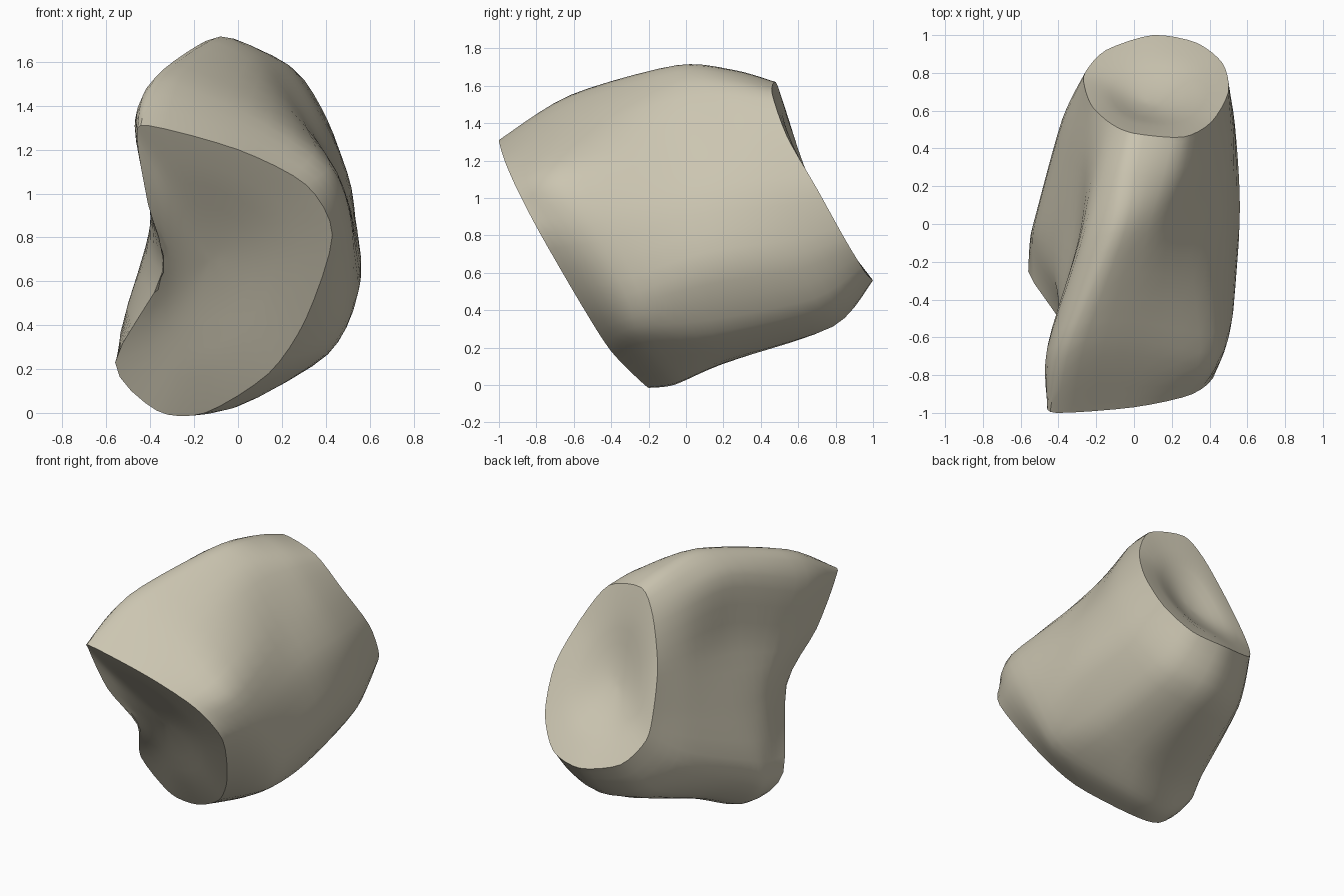
import bpy
import bmesh
import math
from mathutils import Vector

# Remove the default cube only
default_cube = bpy.data.objects.get("Cube")
if default_cube:
    bpy.data.objects.remove(default_cube, do_unlink=True)

RING_STEPS = 4      # subdivisions between neighbouring outline points
LOFT_STEPS = 5      # subdivisions between neighbouring sections
RING_TENSION = 0.4
LOFT_TENSION = 0.42


def make_material(name, colour):
    material = bpy.data.materials.new(name)
    material.use_nodes = True
    material.diffuse_color = colour
    shader = next(n for n in material.node_tree.nodes if n.type == "BSDF_PRINCIPLED")
    shader.inputs["Base Color"].default_value = colour
    shader.inputs["Roughness"].default_value = 0.8
    return material


def spline(before, start, end, after, t, tension):
    """Hermite blend with softened tangents."""
    tangent_start = (end - before) * tension
    tangent_end = (after - start) * tension
    return (start * (2 * t**3 - 3 * t**2 + 1)
            + tangent_start * (t**3 - 2 * t**2 + t)
            + end * (3 * t**2 - 2 * t**3)
            + tangent_end * (t**3 - t**2))


def closed_curve(points):
    """Round a closed outline of control points into a finer ring."""
    points = [Vector(p) for p in points]
    count = len(points)
    ring = []
    for i in range(count):
        neighbours = [points[(i + k) % count] for k in (-1, 0, 1, 2)]
        ring += [spline(*neighbours, s / RING_STEPS, RING_TENSION)
                 for s in range(RING_STEPS)]
    return ring


def centre_of(ring):
    return sum(ring, Vector()) / len(ring)


def mix_rings(first, second, amount, swell):
    """Blend two rings and swell the result about its centre."""
    ring = [a.lerp(b, amount) for a, b in zip(first, second)]
    middle = centre_of(ring)
    return [middle + (p - middle) * swell for p in ring]


def loft(sections):
    """Smooth rows of points running through all the sections."""
    rows = []
    last = len(sections) - 1
    for i in range(last):
        picks = [sections[min(max(i + k, 0), last)] for k in (-1, 0, 1, 2)]
        for s in range(LOFT_STEPS):
            rows.append([spline(*group, s / LOFT_STEPS, LOFT_TENSION)
                         for group in zip(*picks)])
    rows.append(sections[last])
    return rows


def dish(rim, inward, depth):
    """Stretch a relaxed skin across a rim, then sink it into a hollow."""
    scales = (0.95, 0.8, 0.62, 0.45, 0.3, 0.15)
    middle = centre_of(rim)
    rows = [rim] + [[middle + (p - middle) * s for p in rim] for s in scales]
    count = len(rim)
    for _ in range(150):
        inner_rows = rows[2:] + [[centre_of(rows[-1])] * count]
        relaxed = [
            [(out[i] + inn[i] + (row[i - 1] + row[(i + 1) % count]) * 4) / 10
             for i in range(count)]
            for out, row, inn in zip(rows, rows[1:], inner_rows)]
        rows = [rim] + relaxed
    middle = centre_of(rows[-1])
    sunk = [[p + inward * depth * (1 - s**2) for p in row]
            for row, s in zip(rows[1:], scales)]
    return sunk, middle + inward * depth


# Outlines, each starting at the top ridge and running down the +x side
front_rim = closed_curve([
    (-.41, -1, 1.31), (0, -.97, 1.2), (.31, -.9, 1.04), (.43, -.78, .81),
    (.31, -.56, .43), (.14, -.4, .18), (-.15, -.22, 0), (-.37, -.2, .01),
    (-.56, -.25, .23), (-.34, -.6, .64), (-.41, -.82, .95), (-.46, -.95, 1.25)])

neck = closed_curve([
    (-.33, -.62, 1.55), (.05, -.62, 1.4), (.42, -.68, 1.13), (.52, -.5, .85),
    (.51, -.32, .48), (.39, -.25, .26), (0, -.06, .03), (-.34, -.08, .02),
    (-.55, -.08, .25), (-.42, -.3, .72), (-.4, -.5, 1), (-.46, -.66, 1.36)])

waist = closed_curve([
    (-.1, -.05, 1.71), (.12, -.05, 1.59), (.34, -.05, 1.28), (.5, 0, .98),
    (.56, .1, .62), (.4, .14, .28), (.1, .2, .13), (-.25, .15, .12),
    (-.52, .05, .32), (-.42, 0, .75), (-.3, -.05, 1.15), (-.28, -.1, 1.56)])

back_rim = closed_curve([
    (0, .48, 1.62), (.26, .46, 1.56), (.41, .54, 1.33), (.5, .7, 1.05),
    (.47, .85, .78), (.33, .96, .6), (.1, 1, .56), (-.15, .92, .62),
    (-.26, .8, .77), (-.26, .72, .95), (-.22, .62, 1.2), (-.12, .53, 1.48)])

# Swollen section ahead of the back rim, sagging towards its underside
shoulder = mix_rings(waist, back_rim, 0.6, 1.04)
for point in shoulder:
    sag = max(0, 0.8 - point.z)
    point.y += sag * 0.22
    point.z -= sag * 0.12

# Body rows with a hollow facet at each end
body_rows = loft([front_rim, neck, waist, shoulder, back_rim])
front_rows, front_centre = dish(front_rim, Vector((0, .85, .53)), 0.05)
back_rows, back_centre = dish(back_rim, Vector((0, -.9, -.43)), 0.09)
rows = front_rows[::-1] + body_rows + back_rows

bm = bmesh.new()
grid = [[bm.verts.new(p) for p in row] for row in rows]
size = len(front_rim)
for lower, upper in zip(grid, grid[1:]):
    for i in range(size):
        j = (i + 1) % size
        bm.faces.new((lower[i], lower[j], upper[j], upper[i]))
for row, centre in ((grid[0], front_centre), (grid[-1], back_centre)):
    tip = bm.verts.new(centre)
    for i in range(size):
        bm.faces.new((row[i], row[(i + 1) % size], tip))
bmesh.ops.recalc_face_normals(bm, faces=bm.faces)

mesh = bpy.data.meshes.new("bone_body")
bm.to_mesh(mesh)
bm.free()
mesh.materials.append(make_material("pale_bone", (0.6, 0.56, 0.44, 1)))
bone = bpy.data.objects.new("bone_body", mesh)
bpy.context.collection.objects.link(bone)

# Smooth surface with crisp rims
bpy.ops.object.select_all(action="DESELECT")
bone.select_set(True)
bpy.context.view_layer.objects.active = bone
bpy.ops.object.shade_smooth_by_angle(angle=math.radians(35))
